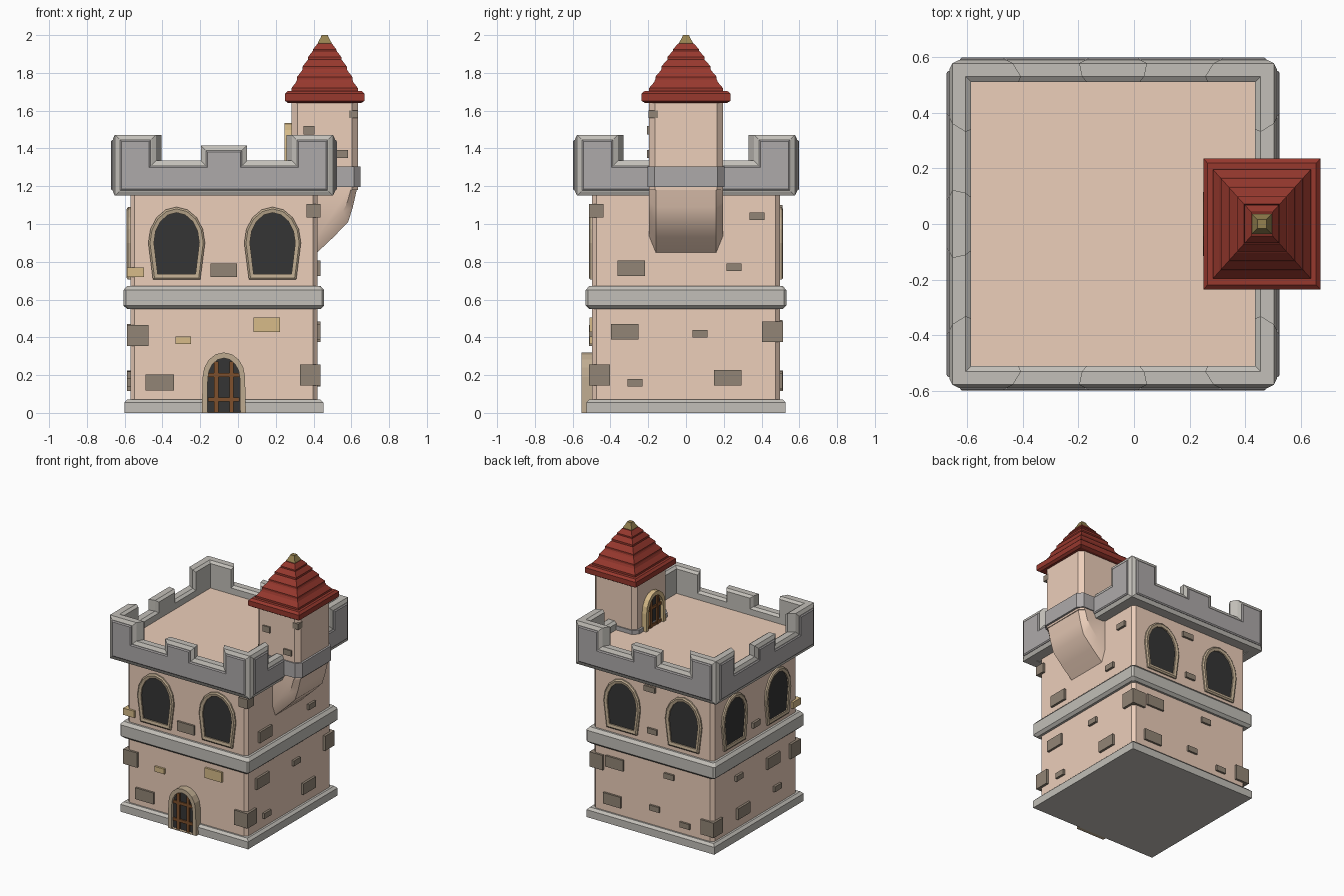
import bpy, bmesh, math
from mathutils import Vector, Matrix

if "Cube" in bpy.data.objects:
    bpy.data.objects.remove(bpy.data.objects["Cube"])

CX = -0.075                      # tower axis
TX = 0.459                       # turret axis


def material(name, r, g, b):
    m = bpy.data.materials.new(name)
    m.diffuse_color = (r, g, b, 1)
    m.use_nodes = True
    m.node_tree.nodes["Principled BSDF"].inputs["Base Color"].default_value = m.diffuse_color
    return m


PLASTER = material("plaster", .84, .62, .49)
STONE = material("stone", .54, .52, .48)
PANEL = material("stone_panel", .42, .40, .40)
DARK = material("dark_opening", .035, .035, .035)
RED = material("red_tiles", .31, .04, .027)
BRICK = material("brown_brick", .29, .235, .18)
SAND = material("sand_brick", .68, .50, .25)
TRIM = material("tan_trim", .52, .41, .28)
WOOD = material("wood", .21, .08, .025)
GOLD = material("brass", .30, .22, .08)


def loft(name, groups, mat=None, ring=False):
    """Skin each group of equal-length loops; cap the ends, or close into a ring."""
    bm = bmesh.new()
    for loops in groups:
        rows = [[bm.verts.new(p) for p in lp] for lp in loops]
        n = len(rows[0])
        pairs = list(zip(rows, rows[1:])) + ([(rows[-1], rows[0])] if ring else [])
        for a, b in pairs:
            for i in range(n):
                j = (i + 1) % n
                bm.faces.new((a[i], a[j], b[j], b[i]))
        if not ring:
            bm.faces.new(rows[0])
            bm.faces.new(rows[-1])
    bmesh.ops.recalc_face_normals(bm, faces=bm.faces)
    me = bpy.data.meshes.new(name)
    bm.to_mesh(me)
    bm.free()
    ob = bpy.data.objects.new(name, me)
    bpy.context.collection.objects.link(ob)
    if mat:
        me.materials.append(mat)
    return ob


def octo(x, y, hx, hy, z, c):
    q = [(hx - c, -hy), (hx, c - hy), (hx, hy - c), (hx - c, hy)]
    q += [(-a, -b) for a, b in q]
    return [Vector((x + a, y + b, z)) for a, b in q]


def rect(x, y, hx, hy, z):
    return [Vector((x + a * hx, y + b * hy, z)) for a, b in ((-1, -1), (1, -1), (1, 1), (-1, 1))]


def side(angle, ox=CX):
    """Map (u, z) outlines to a wall facing the given way, d out from the axis."""
    m = Matrix.Translation((ox, 0, 0)) @ Matrix.Rotation(math.radians(angle), 4, 'Z')
    return lambda pts, d: [m @ Vector((u, -d, z)) for u, z in pts]


FRONT, RIGHT, BACK, LEFT = 0, 90, 180, -90


def block(put, u, z, w, h, d0, d1):
    q = [(u + a * w / 2, z + b * h / 2) for a, b in ((-1, -1), (1, -1), (1, 1), (-1, 1))]
    return [put(q, d0), put(q, d1)]


def arch(hb, hm, zb, zs, zt, u=0, dz=0, n=8):
    pts = [(-hb, zb)]
    pts += [(-hm * math.cos(math.pi * i / n), zs + (zt - zs) * math.sin(math.pi * i / n)) for i in range(n + 1)]
    pts.append((hb, zb))
    return [(a + u, b + dz) for a, b in pts]


# main walls, plinth, middle band
loft("tower_walls", [[octo(CX, 0, .495, .497, z, .022) for z in (.01, 1.17)]], PLASTER)
loft("plinth", [[rect(CX, 0, h, h, z) for h, z in ((.527, 0), (.527, .055), (.51, .072))]], STONE)
loft("middle_band", [[octo(CX, 0, h, h, z, .012) for h, z in
                      ((.512, .55), (.531, .568), (.531, .65), (.512, .672))]], STONE)

# roof deck, just below the battlement gaps
loft("deck_underside", [[rect(CX, 0, .53, .53, z) for z in (1.155, 1.2)]], STONE)
loft("roof_deck", [[rect(CX, 0, .525, .525, z) for z in (1.19, 1.275)]], PLASTER)


# battlements: profile inset by k, merlon edges m and c
def battlement(k, e=.577, m=.36, c=.122, zb=1.15):
    half = [(-e + k, zb + k), (-e + k, 1.472 - k), (-m - k, 1.472 - k),
            (-m - k, 1.335 - k), (-c + k, 1.335 - k), (-c + k, 1.415 - k)]
    return half + [(-u, z) for u, z in reversed(half)]


rings = [(battlement(.022), .588), (battlement(0), .577),
         (battlement(0, .53, .331, .112), .53), (battlement(.014, .524, .325, .11, 1.136), .51)]
walls = [side(a) for a in (FRONT, RIGHT, BACK, LEFT)]
loft("battlements", [[put(p, d) for p, d in rings] for put in walls], STONE)
loft("battlement_panels", [[put(battlement(.027), .58), put(battlement(.027), .592),
                            put(battlement(.035), .598)] for put in walls], PANEL)

# arched windows in pairs on front, back and left
outer, inner = (.125, .15, .705, .90, 1.09), (.10, .12, .735, .90, 1.06)
frames, panes = [], []
for a in (FRONT, BACK, LEFT):
    put = side(a)
    for u in (-.25, .258):
        o, i = arch(*outer, u), arch(*inner, u)
        frames.append([put(o, .48), put(o, .507), put(arch(.117, .141, .715, .9, 1.08, u), .514),
                       put(i, .51), put(i, .48)])
        panes.append([put(i, .48), put(i, .5)])
loft("window_frames", frames, TRIM, ring=True)
loft("window_panes", panes, DARK)


# barred arched doors: ground floor and turret
def door(name, put, d, dz, mat):
    o = arch(.117, .112, 0, .19, .32, 0, dz)
    i = arch(.087, .085, .004, .18, .29, 0, dz)
    loft(name + "_frame", [[put(o, d - .06), put(o, d), put(i, d), put(i, d - .06)]], mat, ring=True)
    loft(name + "_opening", [[put(i, d - .06), put(i, d - .022)]], DARK)
    bars = [block(put, u, .138 + dz, .022, .27, d - .03, d - .01) for u in (-.04, .04)]
    bars += [block(put, 0, z + dz, .168, .022, d - .03, d - .013) for z in (.07, .2)]
    loft(name + "_bars", bars, WOOD)


door("gate", side(FRONT), .553, 0, TRIM)
door("turret_door", side(LEFT, TX), .212, 1.215, SAND)

# turret: corbel, shaft, grey collar
low = [(.40, .92), (.42, .935), (.49, 1.0), (.555, 1.065), (.58, 1.12), (.602, 1.2), (.40, 1.2)]
full = [(.40, .832), (.42, .85), (.505, .93), (.583, 1.01), (.608, 1.09), (.633, 1.2), (.40, 1.2)]
corbel = loft("turret_corbel", [[[Vector((x, y, z)) for x, z in p] for p, y in
                                 ((low, -.195), (full, -.16), (full, .16), (low, .195))]], PLASTER)
corbel.data.shade_smooth()
corbel.data.set_sharp_from_angle(angle=math.radians(32))
loft("turret_shaft", [[octo(TX, 0, .175, .195, z, .03) for z in (1.18, 1.67)]], PLASTER)
loft("turret_collar", [[octo(TX, 0, .19, .203, z, .035) for z in (1.195, 1.305)]], PANEL)

# stepped turret roof and finial
tiers = [(.193, 1.64), (.21, 1.652), (.21, 1.69), (.195, 1.705)]
steps = [(.176, 1.705), (.146, 1.765), (.117, 1.82), (.088, 1.87), (.062, 1.91)]
for h, z in steps:
    tiers += [(h, z), (h, z + .014), (h - .024, z + .045)]
loft("turret_roof", [[rect(TX, 0, h, h * 1.12 if h > .18 else h + .02 * h / .176, z)
                      for h, z in tiers]], RED)
loft("finial", [[rect(TX, 0, h, h, z) for h, z in
                 ((.036, 1.93), (.036, 1.96), (.02, 1.99), (.016, 2.0))]], GOLD)

# loose bricks on the faces: u, z, width, height
L, S = (.145, .082), (.08, .04)
brown = {FRONT: [(0, .755, .14, .07), (-.34, .16, .15, .085)],
         RIGHT: [(-.29, .765, *L), (.255, .77, *S), (.375, 1.04, *S), (-.325, .43, *L),
                 (.075, .42, *S), (-.27, .16, *S), (.22, .185, *L)],
         BACK: [(-.31, .45, *L), (.14, .47, *S), (-.33, .17, *L), (.02, .2, *S),
                (.27, .14, *S), (0, .77, *S), (-.02, 1.08, .09, .04)],
         LEFT: [(.2, .42, *L), (-.2, .45, *S), (-.15, .18, *L), (.25, .2, *S), (0, .77, *S)]}
loft("wall_bricks", [block(side(a), u, z, w, h, .48, .512)
                     for a, items in brown.items() for u, z, w, h in items], BRICK)
loft("sand_bricks", [block(side(FRONT), u, z, w, h, .48, .512) for u, z, w, h in
                     ((.228, .467, .14, .075), (-.215, .385, .08, .038))], SAND)


# quoins wrapping the corners: x side, y side, z, size in, height
def quoin(sx, sy, z, s, h):
    c = .513 - s / 2
    return [rect(CX + sx * c, sy * c, s / 2, s / 2, z + k * h / 2) for k in (-1, 1)]


loft("corner_bricks", [quoin(*q) for q in (
    (-1, -1, .41, .115, .11), (1, -1, .2, .11, .11), (1, -1, 1.07, .075, .07),
    (1, 1, .43, .11, .11), (-1, 1, .17, .11, .11))], BRICK)
loft("sand_corner_brick", [quoin(-1, -1, .745, .09, .05)], SAND)

# turret bricks on the front face, plus one corner stone
put = side(FRONT, TX)
tb = [block(put, -.083, 1.497, .06, .045, .18, .206), block(put, .09, 1.37, .065, .042, .18, .206)]
tb.append([rect(TX + .153, -.173, .024, .026, z) for z in (1.56, 1.602)])
loft("turret_bricks", tb, BRICK)
